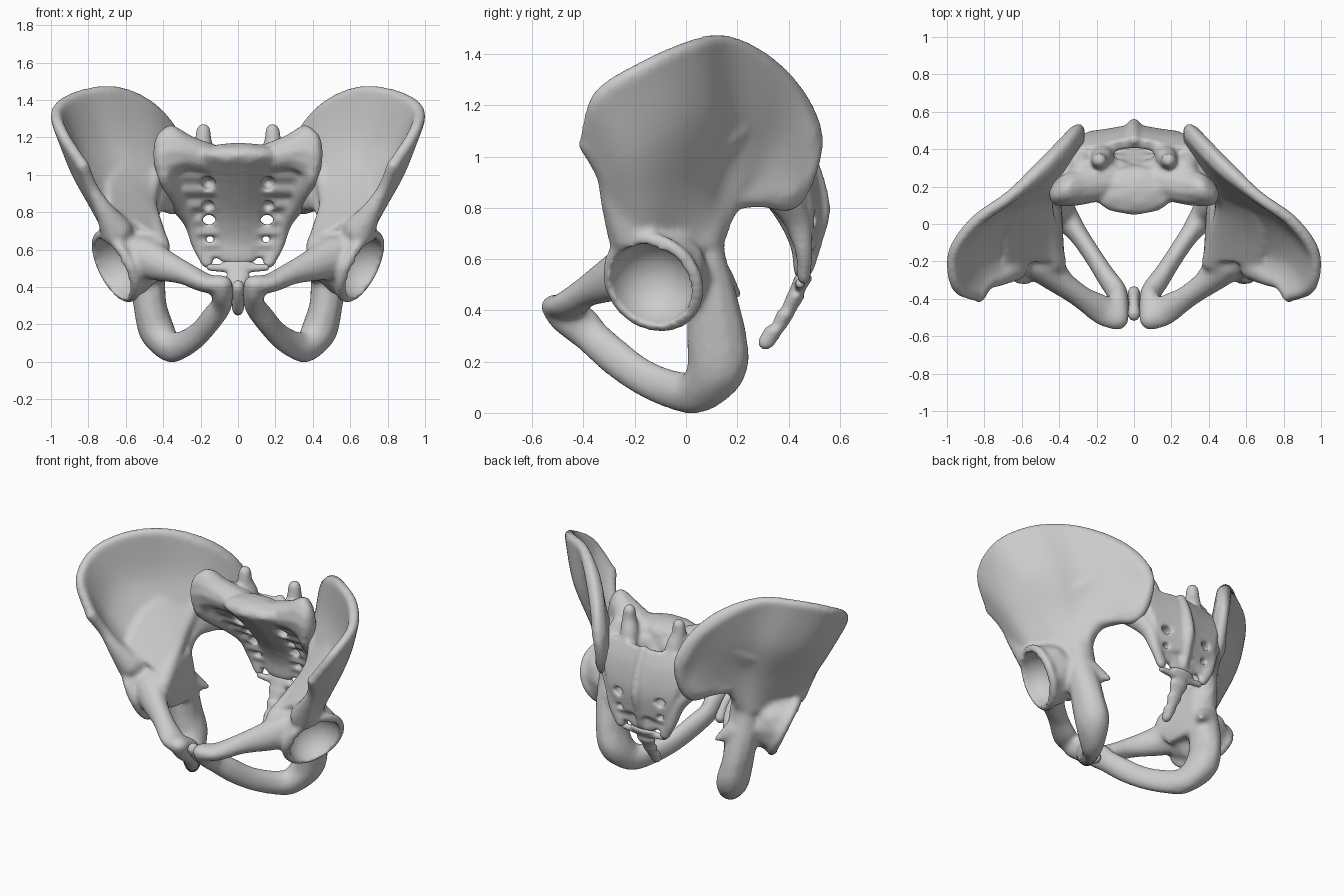
import bpy, bmesh, math
from mathutils import Vector, Matrix


def spline(pts, n):
    """Catmull-Rom samples through tuples of any length."""
    out = []
    for i in range(len(pts) - 1):
        p0, p1, p2, p3 = pts[max(i - 1, 0)], pts[i], pts[i + 1], pts[min(i + 2, len(pts) - 1)]
        for k in range(n):
            t = k / n
            out.append(tuple(0.5 * (2 * b + (c - a) * t + (2 * a - 5 * b + 4 * c - d) * t * t
                                    + (3 * b - a - 3 * c + d) * t ** 3)
                             for a, b, c, d in zip(p0, p1, p2, p3)))
    return out + [tuple(pts[-1])]


def limb(bm, pts, n=9, both=False):
    """Bone rod: ellipsoids strung along a path of x, y, z and one or three radii."""
    pts = [p if len(p) == 6 else p[:3] + (p[3],) * 3 for p in pts]
    for s in spline(pts, n):
        for side in ((1, -1) if both else (1,)):
            m = Matrix.Translation((s[0] * side, s[1], s[2])) @ Matrix.Diagonal((*s[3:], 1))
            bmesh.ops.create_icosphere(bm, subdivisions=2, radius=1, matrix=m)


def sheet(bm, rows, n=6):
    """Curved plate through a grid of x, y, z, half thickness."""
    cols = [spline(c, n) for c in rows]
    grid = [spline([c[j] for c in cols], n) for j in range(len(cols[0]))]
    R, C = len(grid), len(grid[0])
    P = lambda r, c: Vector(grid[min(max(r, 0), R - 1)][min(max(c, 0), C - 1)][:3])
    front, back = [], []
    for r in range(R):
        f, b = [], []
        for c in range(C):
            nrm = (P(r + 1, c) - P(r - 1, c)).cross(P(r, c + 1) - P(r, c - 1)).normalized()
            f.append(bm.verts.new(P(r, c) + nrm * grid[r][c][3]))
            b.append(bm.verts.new(P(r, c) - nrm * grid[r][c][3]))
        front.append(f)
        back.append(b)
    for r in range(R - 1):
        for c in range(C - 1):
            for g, o in ((front, 1), (back, -1)):
                bm.faces.new([g[r][c], g[r][c + 1], g[r + 1][c + 1], g[r + 1][c]][::o])
    edge = [(0, c) for c in range(C)] + [(r, C - 1) for r in range(1, R)]
    edge += [(R - 1, c) for c in range(C - 2, -1, -1)] + [(r, 0) for r in range(R - 2, 0, -1)]
    for (a, b), (c, d) in zip(edge, edge[1:] + edge[:1]):
        bm.faces.new([front[c][d], front[a][b], back[a][b], back[c][d]])


def finish(name, bm):
    me = bpy.data.meshes.new(name)
    bm.to_mesh(me)
    bm.free()
    ob = bpy.data.objects.new(name, me)
    bpy.context.collection.objects.link(ob)
    return ob


def fuse(ob, size):
    m = ob.modifiers.new("fuse", 'REMESH')
    m.mode, m.voxel_size, m.use_smooth_shade = 'VOXEL', size, True


def soften(ob, n):
    m = ob.modifiers.new("soften", 'SMOOTH')
    m.factor, m.iterations = 0.5, n


def carve(ob, name, bm):
    cutter = finish(name, bm)
    cutter.hide_render = True
    cutter.hide_set(True)
    m = ob.modifiers.new(name, 'BOOLEAN')
    m.operation, m.object, m.solver = 'DIFFERENCE', cutter, 'EXACT'


# Hip bone: iliac blade, columns from front to back, each from crest to base
bm = bmesh.new()
blade = [
    [(.83, -.385, 1.05), (.79, -.32, .93), (.72, -.29, .82), (.62, -.22, .66)],
    [(.945, -.335, 1.23), (.87, -.22, 1.03), (.76, -.18, .85), (.62, -.15, .66)],
    [(.965, -.16, 1.345), (.85, -.06, 1.12), (.71, -.06, .88), (.58, -.08, .66)],
    [(.85, .01, 1.42), (.74, .07, 1.15), (.62, .05, .90), (.55, 0, .66)],
    [(.665, .145, 1.445), (.60, .16, 1.18), (.53, .12, .92), (.52, .07, .66)],
    [(.495, .295, 1.38), (.47, .27, 1.17), (.46, .20, .95), (.49, .11, .68)],
    [(.37, .425, 1.255), (.38, .36, 1.10), (.40, .28, .93), (.46, .16, .82)],
    [(.305, .50, 1.10), (.30, .46, .97), (.34, .40, .84), (.42, .25, .85)]]
thick = (.032, .03, .04, .07)
sheet(bm, [[p + (t if i < 5 else min(t + .015, .05),) for p, t in zip(c, thick)]
           for i, c in enumerate(blade)])
# Inner floor between the brim and the blade, and inner wall below the brim
sheet(bm, [[(.465, .2, 1.0, .045), (.49, .26, 1.15, .03)], [(.485, .1, .87, .045), (.61, .12, 1.05, .03)],
           [(.465, -.04, .74, .05), (.70, -.03, .95, .03)], [(.44, -.18, .63, .05), (.70, -.2, .80, .04)]])
sheet(bm, [[(.46, .08, .75, .05), (.44, .1, .6, .05), (.44, .1, .44, .05)],
           [(.44, -.08, .69, .05), (.42, -.05, .58, .04), (.43, -.02, .43, .05)],
           [(.40, -.24, .60, .04), (.41, -.2, .53, .04), (.44, -.15, .45, .04)]])

# Iliac crest, rear spines and notch edge
limb(bm, [c[0] + (.034,) for c in blade] +
     [(.30, .48, .96, .04), (.33, .41, .83, .04), (.405, .29, .84, .04), (.465, .17, .84, .05)])
# Front border with lower spine
limb(bm, [(.83, -.385, 1.05, .038), (.78, -.32, .93, .035), (.72, -.285, .82, .05), (.65, -.22, .70, .09)])
# Pelvic brim
limb(bm, [(.445, .19, 1.0, .045), (.475, .10, .86, .045), (.455, -.05, .73, .055), (.42, -.2, .62, .06)])
# Rear column, ischium, seat bone and lower ramus
limb(bm, [(.49, .09, .78, .06), (.49, .085, .62, .09, .07, .07), (.485, .10, .46, .10, .10, .08),
          (.47, .12, .30, .093, .12, .09), (.435, .12, .17, .098, .12, .10),
          (.37, .045, .082, .07, .09, .085), (.30, -.05, .09, .05, .065, .08),
          (.22, -.17, .14, .047, .06, .078), (.15, -.28, .22, .05, .065, .08),
          (.09, -.37, .30, .055, .075, .07), (.085, -.44, .365, .06, .095, .07),
          (.09, -.505, .415, .065, .065, .05)])
# Upper pubic ramus
limb(bm, [(.50, -.2, .56, .12, .11, .12), (.42, -.29, .525, .09, .07, .095),
          (.29, -.385, .475, .07, .06, .065), (.17, -.46, .42, .07, .085, .052),
          (.09, -.505, .415, .065, .065, .05)])
# Ischial spine
limb(bm, [(.46, .12, .52, .07), (.40, .175, .48, .035), (.37, .205, .46, .018)])
# Hip socket mass and rim
axis = Vector((.82, -.38, -.42)).normalized()
mid = Vector((.645, -.125, .515))
u = axis.cross(Vector((0, 0, 1))).normalized()
v = u.cross(axis)
limb(bm, [(.53, -.08, .57, .16, .16, .17), tuple(mid - axis * .05) + (.2,)], 4)
ring = [mid + axis * .01 + (u * math.cos(a) + v * math.sin(a)) * .188
        for a in (math.tau * k / 12 for k in range(13))]
limb(bm, [tuple(p) + (.028,) for p in ring], 5)
hip = finish("hip_bones", bm)
fuse(hip, .014)

# Hollow of the socket with its lower notch
bm = bmesh.new()
bmesh.ops.create_icosphere(bm, subdivisions=4, radius=.17, matrix=Matrix.Translation(mid + axis * .03))
carve(hip, "socket_cutter", bm)
fuse(hip, .013)
soften(hip, 6)
hip.modifiers.new("mirror", 'MIRROR').use_clip = False

# Cartilage joining the pubic bones
bm = bmesh.new()
limb(bm, [(0, -.48, .40, .035, .04, .04), (0, -.43, .35, .03, .05, .05), (0, -.37, .29, .035, .04, .04)])
disc = finish("pubic_disc", bm)
fuse(disc, .01)
soften(disc, 3)

# Sacrum: vertebral bodies
bm = bmesh.new()
limb(bm, [(0, .18, 1.105, .235, .135, .068), (0, .27, .98, .175, .085, .08), (0, .38, .82, .15, .055, .07),
          (0, .44, .68, .135, .04, .06), (0, .455, .56, .11, .035, .045)])
# Wings and side masses
limb(bm, [(.14, .23, 1.08, .10, .10, .08), (.28, .20, 1.12, .08, .10, .10), (.355, .185, 1.13, .06, .09, .14),
          (.405, .16, 1.11, .05, .065, .13)], both=True)
limb(bm, [(.395, .18, 1.05, .05, .075, .12), (.365, .26, .96, .055, .09, .09), (.315, .36, .86, .055, .075, .07),
          (.25, .43, .76, .045, .055, .06), (.215, .46, .64, .035, .035, .06), (.165, .46, .53, .035, .028, .03)], both=True)
# Bars joining bodies and side masses
for x, y, z, r in ((.33, .27, 1.03, .08), (.32, .31, .95, .07), (.28, .37, .86, .055), (.23, .42, .77, .045),
                   (.22, .435, .70, .035), (.19, .455, .63, .032), (.17, .458, .575, .022)):
    limb(bm, [(.08, y, z, r), (x, y, z, r)], both=True)
# Rear plate, centre ridge and upper joint posts
sheet(bm, [[(x, .43 - abs(x) * .18, 1.06, .03), (x, .47 - abs(x) * .15, .95, .035),
            (x * .85, .50 - abs(x) * .12, .80, .03), (x * .65, .49 - abs(x) * .1, .64, .025)]
           for x in (-.29, -.15, 0, .15, .29)])
limb(bm, [(0, .45, 1.06, .03), (0, .49, .96, .035), (0, .53, .80, .035), (0, .505, .67, .03), (0, .475, .57, .03)])
limb(bm, [(.185, .34, 1.235, .04), (.185, .34, 1.17, .048), (.17, .36, 1.09, .06), (.17, .38, 1.0, .06)], both=True)
limb(bm, [(.27, .29, 1.10, .07), (.29, .34, 1.02, .07), (.28, .39, .94, .06), (.25, .43, .84, .05)], both=True)
sacrum = finish("sacrum", bm)
fuse(sacrum, .012)

# Nerve openings and canal
bm = bmesh.new()
for x, y, z, a, b, c in ((.16, .23, .955, .04, .09, .04), (.16, .34, .835, .035, .05, .03),
                         (.155, .43, .76, .038, .25, .028), (.15, .46, .655, .026, .25, .018)):
    limb(bm, [(x, y, z, a, b, c)], both=True)
limb(bm, [(0, .36, 1.2, .125, .06, .2)])
carve(sacrum, "opening_cutter", bm)
fuse(sacrum, .011)
soften(sacrum, 3)

# Tail bone segments with side processes
bm = bmesh.new()
for y, z, w, h in ((.445, .50, .095, .04), (.415, .43, .07, .042), (.375, .36, .052, .04), (.33, .295, .042, .036)):
    limb(bm, [(0, y + .012, z + .025, w, .036, h * .6), (0, y - .012, z - .022, w * .65, .03, h * .6)], 4)
limb(bm, [(.05, .445, .50, .025), (.15, .445, .505, .02)], both=True)
limb(bm, [(0, .335, .31, .035), (0, .31, .275, .03)])
coccyx = finish("tail_bone", bm)
fuse(coccyx, .01)
soften(coccyx, 2)
